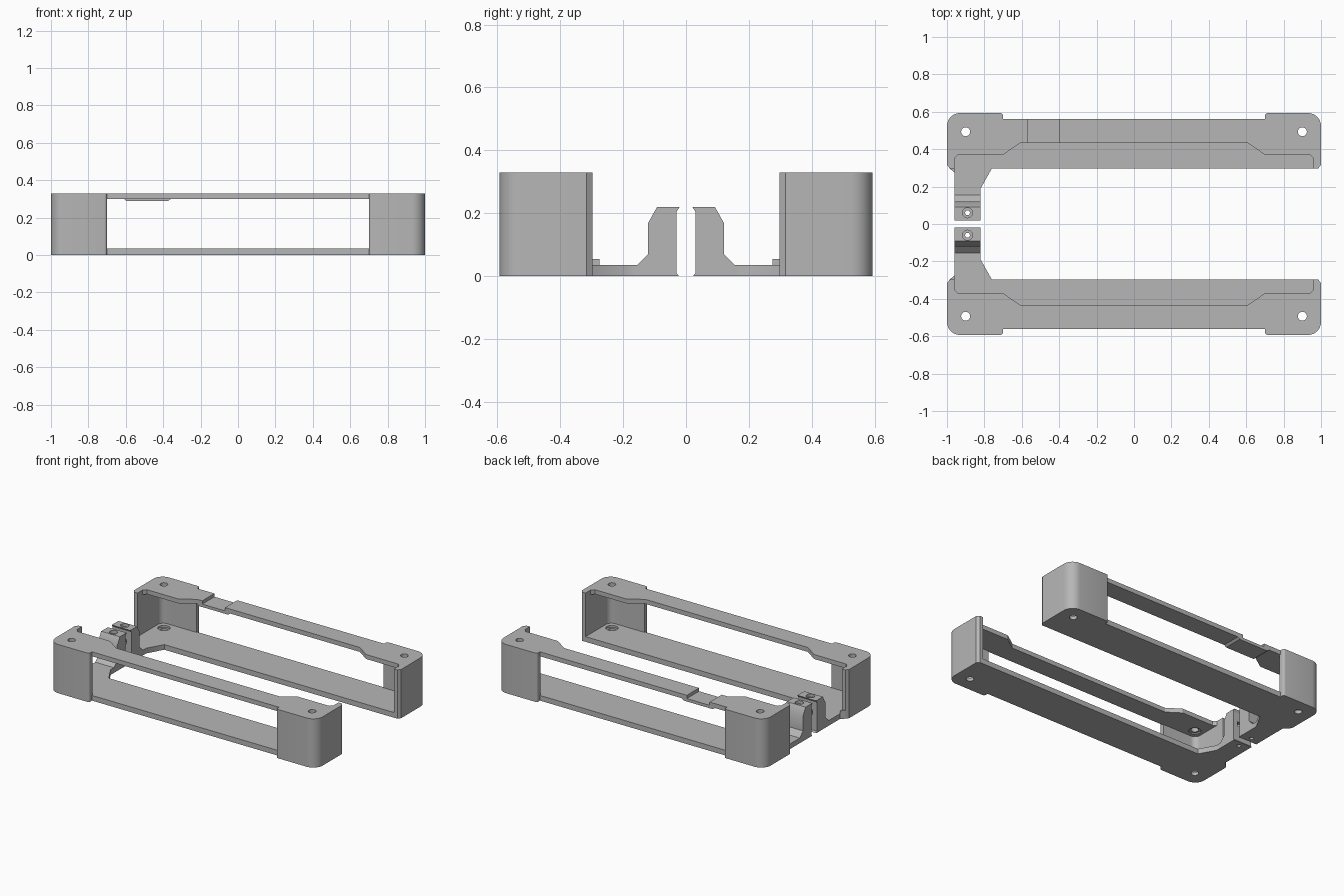
import bpy, bmesh, math

cube = bpy.data.objects.get("Cube")
if cube:
    bpy.data.objects.remove(cube, do_unlink=True)

grey = bpy.data.materials.new("light grey plastic")
grey.use_nodes = True
grey.diffuse_color = (0.47, 0.47, 0.47, 1)
grey.node_tree.nodes["Principled BSDF"].inputs["Base Color"].default_value = grey.diffuse_color


def prism(name, points, low, high, place):
    """Extrude a 2D outline from low to high; place maps (a, b, depth) to xyz."""
    bm = bmesh.new()
    a = [bm.verts.new(place(u, v, low)) for u, v in points]
    b = [bm.verts.new(place(u, v, high)) for u, v in points]
    bm.faces.new(a)
    bm.faces.new(b)
    for i in range(len(a)):
        j = (i + 1) % len(a)
        bm.faces.new((a[i], a[j], b[j], b[i]))
    bmesh.ops.recalc_face_normals(bm, faces=bm.faces)
    mesh = bpy.data.meshes.new(name)
    bm.to_mesh(mesh)
    bm.free()
    mesh.materials.append(grey)
    ob = bpy.data.objects.new(name, mesh)
    bpy.context.collection.objects.link(ob)
    return ob


def arc(cx, cy, r, start, end, steps=10):
    angles = [math.radians(start + (end - start) * i / steps) for i in range(steps + 1)]
    return [(cx + r * math.cos(t), cy + r * math.sin(t)) for t in angles]


def mirrored(points):
    return points + [(-x, y) for x, y in reversed(points)]


def cut(ob, cutters):
    """Subtract the cutters, bake the result and remove them."""
    for c in cutters:
        c.hide_render = True
        mod = ob.modifiers.new("cut", "BOOLEAN")
        mod.operation, mod.solver, mod.object = "DIFFERENCE", "EXACT", c
    bpy.context.view_layer.update()
    baked = bpy.data.meshes.new_from_object(
        ob.evaluated_get(bpy.context.evaluated_depsgraph_get()))
    ob.modifiers.clear()
    ob.data = baked
    for c in cutters:
        bpy.data.objects.remove(c, do_unlink=True)


# Outlines of one half, with y measured outward from the centre line
outer = ([(0.985, 0.297), (1, 0.317)] + arc(0.93, 0.523, 0.07, 0, 90)
         + arc(0.715, 0.578, 0.015, 90, 180, 4) + [(0.70, 0.562)])
inner = [(0.61, 0.432), (0.70, 0.37), (0.94, 0.37), (0.96, 0.35), (0.96, 0.297)]
corner = ([(0.96, 0.297), (0.985, 0.297), (1, 0.317)] + arc(0.93, 0.523, 0.07, 0, 90)
          + arc(0.715, 0.578, 0.015, 90, 180, 4) + [(0.70, 0.555)]
          + arc(0.92, 0.515, 0.04, 90, 0))
post = [(0.16, 0), (0.022, 0), (0.03, 0.01), (0.03, 0.205), (0.02, 0.22), (0.092, 0.22),
        (0.12, 0.17), (0.12, 0.07), (0.155, 0.035), (0.16, 0.035)]
foot = [(-0.96, 0.297), (-0.76, 0.297), (-0.82, 0.19), (-0.82, 0.16), (-0.96, 0.16)]
gusset = [(-0.985, 0.297), (-0.96, 0.297), (-0.96, 0.275)]

parts = []
for side, s in (("front", -1), ("back", 1)):
    def flat(x, y, z):
        return (x, s * y, z)

    def across(y, z, x):
        return (x, s * y, z)

    def lengthwise(x, z, y):
        return (x, s * y, z)

    def hole(x, y, r, low, high):
        return prism("hole_cutter", arc(x, y, r, 0, 345, 23), low, high, flat)

    # Plates with screw holes that are recessed on the inner faces
    bottom = prism(side + "_bottom_plate", mirrored(outer), 0, 0.035, flat)
    top = prism(side + "_top_plate", mirrored(inner + outer), 0.30, 0.33, flat)
    for x in (-0.9, 0.9):
        cut(bottom, [hole(x, 0.493, 0.024, -0.1, 0.1), hole(x, 0.493, 0.038, 0.022, 0.1)])
        cut(top, [hole(x, 0.493, 0.024, 0.2, 0.4), hole(x, 0.493, 0.038, 0.2, 0.308)])
    parts += [bottom, top]

    # Shallow channel across the back top plate, with a thickened underside
    if s > 0:
        channel = [(-0.57, 0.308), (-0.40, 0.308), (-0.40, 0.4), (-0.57, 0.4)]
        cut(top, [prism("channel_cutter", channel, 0.35, 0.65, lengthwise)])
        swell = [(-0.61, 0.30), (-0.595, 0.288), (-0.375, 0.288), (-0.36, 0.30)]
        parts.append(prism("channel_floor", swell, 0.432, 0.562, lengthwise))

    # Curved corner walls
    for end, m in (("left", 1), ("right", -1)):
        parts.append(prism(f"{side}_{end}_corner_wall", [(m * x, y) for x, y in corner],
                           0.035, 0.30, flat))

    # Clamp arm: flat foot, upright post and corner gusset
    parts.append(prism(side + "_clamp_foot", foot, 0, 0.035, flat))
    parts.append(prism(side + "_clamp_gusset", gusset, 0, 0.055, flat))
    block = prism(side + "_clamp_post", post, -0.96, -0.82, across)
    slot = [(-0.925, 0.0), (-0.855, 0.0), (-0.855, 0.09), (-0.925, 0.09)]
    cut(block, [hole(-0.89, 0.06, 0.013, -0.1, 0.4), hole(-0.89, 0.06, 0.027, 0.2, 0.4),
                prism("slot_cutter", slot, 0.115, 0.145, flat)])
    parts.append(block)

# Smooth the curves and keep the edges sharp
bpy.ops.object.select_all(action="DESELECT")
for ob in parts:
    ob.select_set(True)
bpy.context.view_layer.objects.active = parts[0]
bpy.ops.object.shade_smooth_by_angle(angle=math.radians(30))
